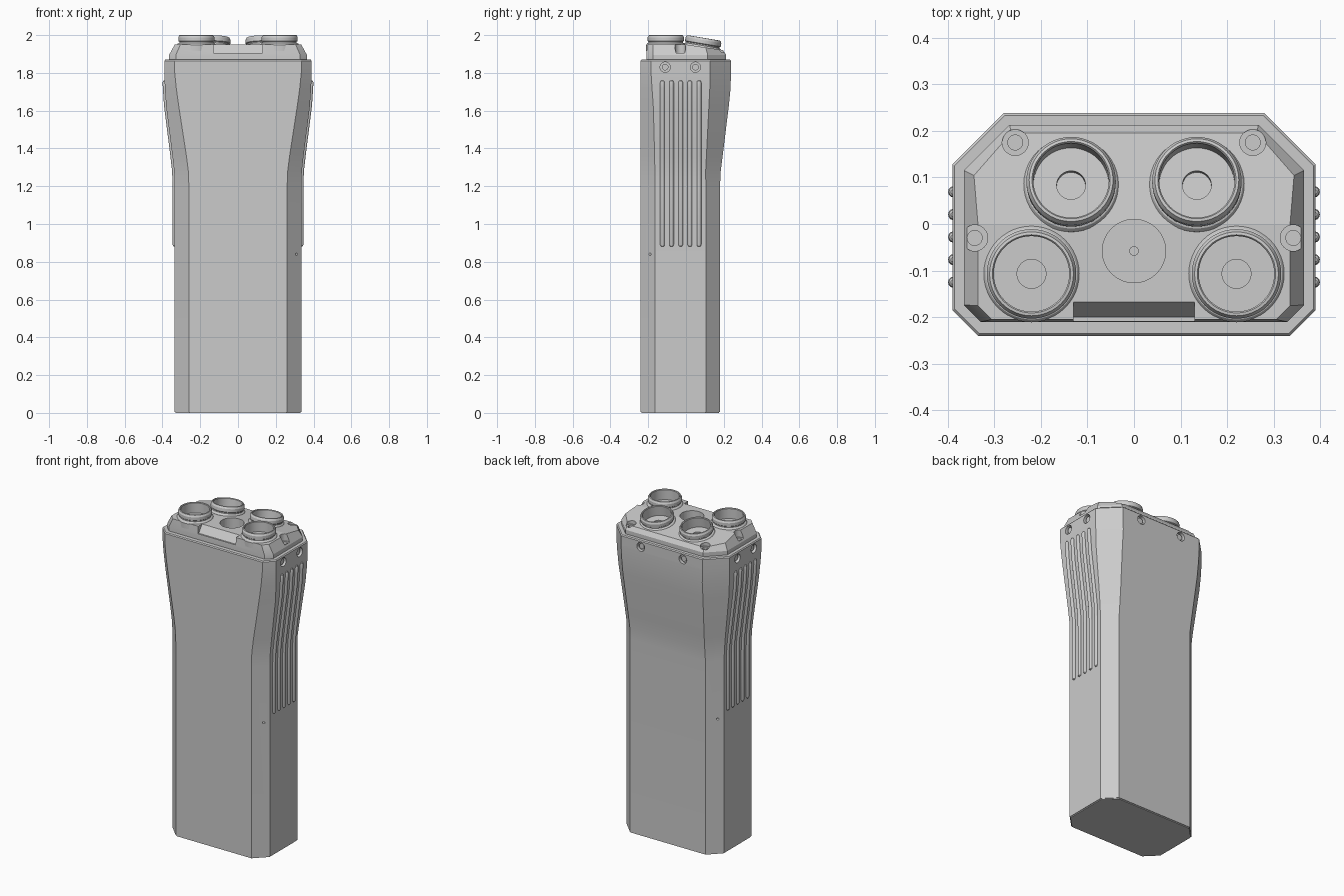
import bpy, bmesh, math
from mathutils import Matrix, Vector

if "Cube" in bpy.data.objects:
    bpy.data.objects.remove(bpy.data.objects["Cube"])

grey = bpy.data.materials.new("light_grey")
grey.diffuse_color = (0.6, 0.6, 0.6, 1)
grey.use_nodes = True
grey.node_tree.nodes["Principled BSDF"].inputs["Base Color"].default_value = grey.diffuse_color


def finish(name, bm, smooth=True):
    bmesh.ops.recalc_face_normals(bm, faces=bm.faces)
    me = bpy.data.meshes.new(name)
    bm.to_mesh(me)
    bm.free()
    me.materials.append(grey)
    ob = bpy.data.objects.new(name, me)
    bpy.context.collection.objects.link(ob)
    if smooth:
        bpy.ops.object.select_all(action='DESELECT')
        ob.select_set(True)
        bpy.context.view_layer.objects.active = ob
        bpy.ops.object.shade_smooth_by_angle(angle=math.radians(25))
    return ob


def loft(bm, rings):
    """Skin a stack of rings and close both ends."""
    rows = [[bm.verts.new(p) for p in r] for r in rings]
    n = len(rows[0])
    for a, b in zip(rows, rows[1:]):
        for i in range(n):
            bm.faces.new((a[i], a[(i + 1) % n], b[(i + 1) % n], b[i]))
    bm.faces.new(rows[0][::-1])
    bm.faces.new(rows[-1])


def octagon(z, hx, yf, yb, cf, cb):
    """Chamfered rectangle with separate front and back chamfers."""
    half = [(hx - cf, yf), (hx, yf + cf), (hx, yb - cb), (hx - cb, yb)]
    return [(x, y, z) for x, y in half] + [(-x, y, z) for x, y in reversed(half)]


def cylinder(bm, centre, r, length, axis='Z', sides=32, matrix=None):
    rot = {'X': Matrix.Rotation(math.pi / 2, 4, 'Y'),
           'Y': Matrix.Rotation(math.pi / 2, 4, 'X'), 'Z': Matrix()}[axis]
    m = (matrix or Matrix()) @ Matrix.Translation(centre) @ rot
    bmesh.ops.create_cone(bm, cap_ends=True, segments=sides, radius1=r, radius2=r,
                          depth=length, matrix=m)


def prism(bm, profile, w):
    """Extrude a (y, z) profile across x."""
    loft(bm, [[(s * w, y, z) for y, z in profile] for s in (-1, 1)])


def cut(target, bm):
    tool = finish("cutter", bm, False)
    tool.hide_render = True
    mod = target.modifiers.new("cut", 'BOOLEAN')
    mod.object, mod.operation, mod.solver = tool, 'DIFFERENCE', 'EXACT'
    target.modifiers.move(len(target.modifiers) - 1, 0)
    bpy.ops.object.select_all(action='DESELECT')
    bpy.context.view_layer.objects.active = target
    target.select_set(True)
    bpy.ops.object.modifier_apply(modifier=mod.name)
    bpy.data.objects.remove(tool)


# Flared housing: z, half width, front y, back y, front chamfer, back chamfer
levels = [(0.006, .335, -.24, .18, .075, .075), (1.20, .335, -.24, .18, .075, .075),
          (1.28, .338, -.24, .184, .075, .080), (1.36, .347, -.24, .194, .074, .086),
          (1.62, .380, -.24, .226, .067, .105), (1.72, .387, -.24, .236, .060, .110),
          (1.80, .390, -.24, .238, .055, .110), (1.864, .390, -.24, .238, .055, .110),
          (1.87, .385, -.235, .233, .053, .108)]
bm = bmesh.new()
loft(bm, [octagon(*l) for l in levels])
housing = finish("housing", bm)

# Screw recesses near the top and two pinholes on the chamfers
side_screws = [(s * .39, y, 1.83) for s in (-1, 1) for y in (-.11, .05)]
back_screws = [(s * .145, .238, 1.83) for s in (-1, 1)]
bm = bmesh.new()
for p in side_screws:
    cylinder(bm, p, .027, .04, 'X')
for p in back_screws:
    cylinder(bm, p, .027, .04, 'Y')
for p in ((.31, -.19, .84), (-.31, .13, .84)):
    cylinder(bm, p, .006, .02, 'X', 12)
cut(housing, bm)

bm = bmesh.new()
for x, y, z in side_screws:
    cylinder(bm, (x * .955, y, z), .017, .016, 'X', 24)
for x, y, z in back_screws:
    cylinder(bm, (x, y - .018, z), .017, .016, 'Y', 24)
finish("housing_screws", bm)

# Base plate
bm = bmesh.new()
loft(bm, [octagon(z, .331, -.236, .176, .073, .073) for z in (0, .008)])
finish("base_plate", bm)


def half_width(z):
    for a, b in zip(levels, levels[1:]):
        if a[0] <= z <= b[0]:
            return a[1] + (b[1] - a[1]) * (z - a[0]) / (b[0] - a[0])


# Grip ribs following the flare on both sides
rib_stops = [(.880, .4), (.884, .8), (.892, 1), (1.2, 1), (1.28, 1), (1.36, 1),
             (1.62, 1), (1.72, 1), (1.748, 1), (1.756, .8), (1.76, .4)]
bm = bmesh.new()
for s in (-1, 1):
    for i in range(5):
        y0 = -.125 + i * .0485
        rings = []
        for z, k in rib_stops:
            rings.append([(s * (half_width(z) + .011 * k * math.cos(t)),
                           y0 + .012 * k * math.sin(t), z)
                          for t in (j * math.tau / 12 for j in range(12))])
        loft(bm, rings)
finish("grip_ribs", bm)

# Top cap with sloped rear half
bm = bmesh.new()
loft(bm, [octagon(1.86, .365, -.21, .213, .036, .098),
          octagon(1.895, .365, -.21, .213, .036, .098),
          octagon(1.95, .335, -.205, .175, .030, .075)])
cap = finish("top_cap", bm)
bm = bmesh.new()
prism(bm, [(0, 1.95), (.4, 1.89), (.4, 2.1), (0, 2.1)], .6)
cut(cap, bm)

# Sloped notch at the front of the cap
bm = bmesh.new()
prism(bm, [(-.16, 1.96), (-.2, 1.905), (-.3, 1.905), (-.3, 1.96)], .13)
cut(cap, bm)

# Socket positions: front pair upright, rear pair leaning back
sockets = []
for s in (-1, 1):
    sockets.append(Matrix.Translation((s * .22, -.107, 1.95)))
    sockets.append(Matrix.Translation((s * .135, .086, 1.936))
                   @ Matrix.Rotation(math.radians(-9.5), 4, 'X'))

# Openings for the sockets, centre well and cap screws
cap_screws = [(s * x, y) for s in (-1, 1) for x, y in ((.255, .175), (.342, -.03))]
bm = bmesh.new()
for m in sockets:
    cylinder(bm, (0, 0, .03), .087, .15, matrix=m)
cylinder(bm, (0, -.058, 1.94), .068, .11, sides=48)
for x, y in cap_screws:
    cylinder(bm, (x, y, 1.956), .028, .1)
cut(cap, bm)
bm = bmesh.new()
for x, y in cap_screws:
    cylinder(bm, (x, y, 1.93), .016, .1)
cut(cap, bm)

# Post in the centre well
bm = bmesh.new()
cylinder(bm, (0, -.058, 1.888), .010, .012, sides=16)
finish("well_post", bm)

# Socket collars: (radius, height) profile turned around each socket axis
profile = [(.104, -.035), (.104, -.002), (.098, .006), (.091, .009), (.091, .015),
           (.096, .019), (.096, .038), (.090, .049), (.084, .050), (.081, .046),
           (.081, -.015), (.031, -.015), (.031, -.035), (0, -.035)]
bm = bmesh.new()
for m in sockets:
    verts = [bm.verts.new(m @ Vector((r, 0, z))) for r, z in profile]
    edges = [bm.edges.new(e) for e in zip(verts, verts[1:])]
    bmesh.ops.spin(bm, geom=verts + edges, cent=m.translation, axis=m.to_3x3() @ Vector((0, 0, 1)),
                   angle=math.tau, steps=48)
bmesh.ops.remove_doubles(bm, verts=bm.verts, dist=.0002)
finish("socket_collars", bm)
